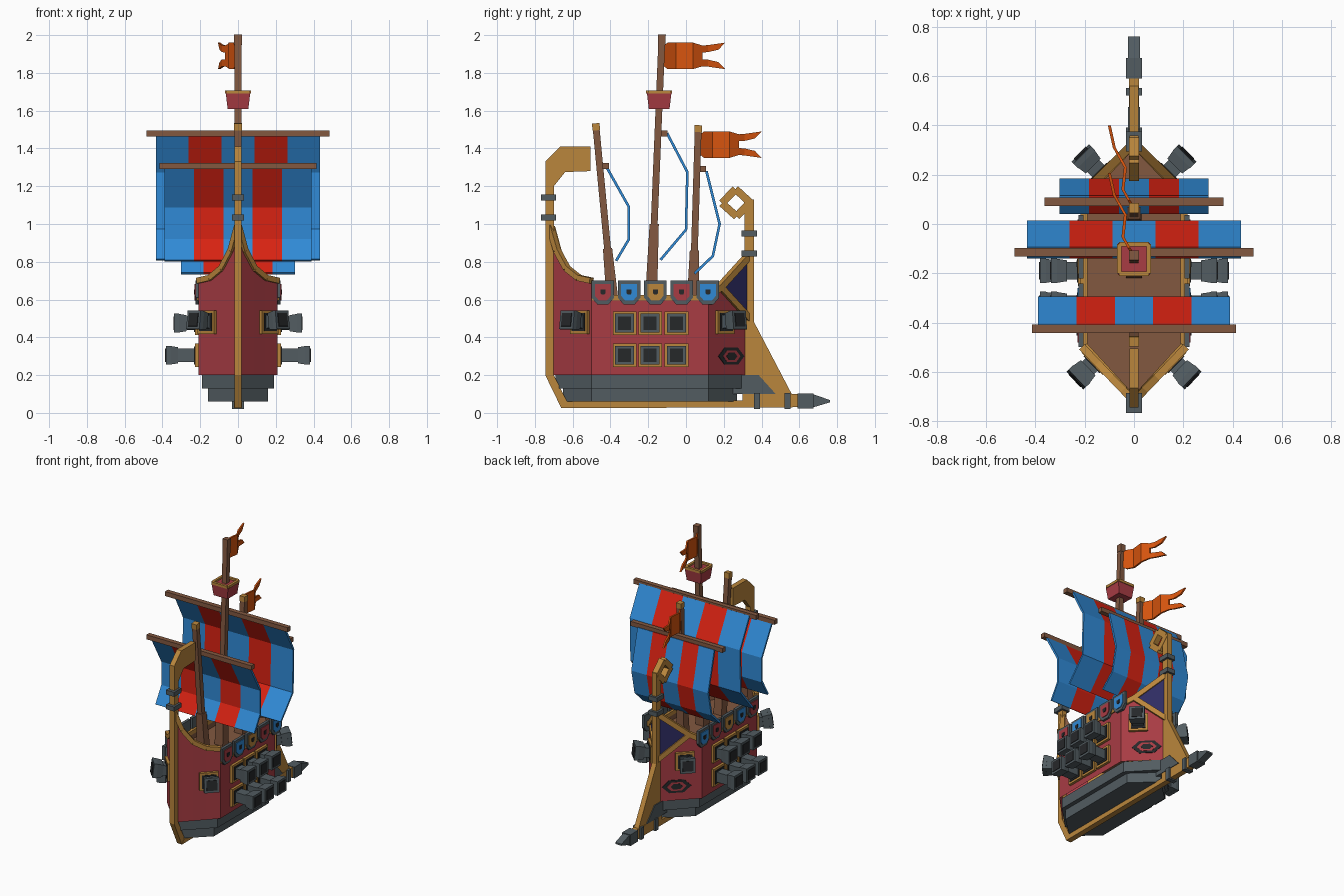
import bpy, bmesh
from mathutils import Vector as V

if "Cube" in bpy.data.objects:
    bpy.data.objects.remove(bpy.data.objects["Cube"])

# Colours as sRGB, converted to linear
COLOURS = {"hull_red": (168, 60, 68), "gold": (186, 134, 60), "iron": (82, 92, 97),
           "black": (38, 40, 42), "wood": (130, 88, 64), "orange": (214, 84, 14),
           "navy": (46, 44, 98), "sail_red": (216, 34, 18), "sail_blue": (48, 138, 214)}
MATS = {}
for key, rgb in COLOURS.items():
    m = bpy.data.materials.new(key)
    m.use_nodes = True
    col = [((c / 255 + 0.055) / 1.055) ** 2.4 for c in rgb] + [1]
    m.diffuse_color = col
    m.node_tree.nodes["Principled BSDF"].inputs["Base Color"].default_value = col
    MATS[key] = m
KEYS = list(COLOURS)
PARTS = {}


def face(part, pts, mat):
    bm = PARTS.setdefault(part, bmesh.new())
    f = bm.faces.new([bm.verts.new(p) for p in pts])
    f.material_index = KEYS.index(mat)


def prism(part, pts, vec, mat, scale=1):
    """Extrude a polygon along vec, scaling the far end."""
    pts, vec = [V(p) for p in pts], V(vec)
    mid = sum(pts, V()) / len(pts)
    far = [mid + (p - mid) * scale + vec for p in pts]
    bm = PARTS.setdefault(part, bmesh.new())
    a, b = [[bm.verts.new(p) for p in ring] for ring in (pts, far)]
    n = len(a)
    fs = [bm.faces.new(a), bm.faces.new(b[::-1])]
    fs += [bm.faces.new((a[i], a[(i + 1) % n], b[(i + 1) % n], b[i])) for i in range(n)]
    for f in fs:
        f.material_index = KEYS.index(mat)


def beam(part, p, q, w, h, mat, scale=1):
    """Rectangular bar from p to q; w is its horizontal width."""
    p, q = V(p), V(q)
    d = (q - p).normalized()
    u = d.cross(V((0, 0, 1)))
    u = u.normalized() if u.length > 0.01 else V((1, 0, 0))
    v = d.cross(u)
    u, v = u * w / 2, v * h / 2
    prism(part, [p + u + v, p - u + v, p - u - v, p + u - v], q - p, mat, scale)


def slab(part, yz, half, mat):
    """Side-profile plate centred on x = 0."""
    prism(part, [(-half, y, z) for y, z in yz], (2 * half, 0, 0), mat)


def chain(part, pts, w, mat):
    for p, q in zip(pts, pts[1:]):
        beam(part, p, q, w, w, mat)


# Hull: half plan as (x, y, top height), mirrored to a loop
bow = [(0, -.72, .99), (.035, -.683, .86), (.085, -.631, .765), (.145, -.568, .715), (.21, -.5, .7)]
mid = [(.21, -.499, .61), (.21, .12, .61)]
stern = [(.14, .19, .67), (0, .33, .82)]
half = bow + mid + stern
loop = half + [(-x, y, z) for x, y, z in half[-2:0:-1]]
DECK = .56
for (x, y, z), (X, Y, Z) in zip(loop, loop[1:] + loop[:1]):
    def inner(x, y):
        return x * .91, (y + .19) * .95 - .19
    i, j = inner(x, y), inner(X, Y)
    face("hull", [(x, y, .2), (X, Y, .2), (X, Y, Z), (x, y, z)], "hull_red")
    face("hull", [(x, y, z), (X, Y, Z), (*j, Z), (*i, z)], "gold")
    face("hull", [(*i, z), (*j, Z), (*j, DECK), (*i, DECK)], "wood")
prism("deck", [(x * .96, (y + .19) * .97 - .19, DECK - .02) for x, y, z in loop], (0, 0, .02), "wood")


def outline(w, y0, y1, z):
    return [(0, y0, z), (w, -.5, z), (w, .12, z), (0, y1, z), (-w, .12, z), (-w, -.5, z)]


prism("hull_base_upper", outline(.19, -.69, .32, .13), (0, 0, .075), "iron")
prism("hull_base_lower", outline(.16, -.65, .27, .06), (0, 0, .075), "iron")

# Keel, bow stem with hooked head, stern brace
slab("bow_stem", [(-.66, .025), (-.745, .2), (-.745, 1.33), (-.665, 1.41), (-.505, 1.41), (-.505, 1.28),
                  (-.64, 1.275), (-.7, 1.2), (-.7, .2), (-.63, .06)], .018, "gold")
slab("keel", [(-.66, .025), (-.63, .065), (.3, .065), (.3, .1), (.6, .1), (.6, .03)], .02, "gold")
slab("stern_brace", [(.31, .56), (.345, .51), (.57, .08), (.31, .08)], .018, "gold")
slab("stern_fin", [(.25, .2), (.385, .2), (.475, .1), (.25, .1)], .024, "iron")
beam("stern_post", (0, .335, .45), (0, .335, 1.13), .036, .05, "gold")
ring = [(0, .19, 1.11), (0, .262, 1.185), (0, .338, 1.115), (0, .268, 1.04), (0, .19, 1.11)]
chain("stern_ring", ring, .04, "gold")

# Iron bands and ram
for y, z in ((-.727, 1.14), (-.727, 1.035), (.335, .95), (.335, .845)):
    beam("post_bands", (0, y, z - .016), (0, y, z + .016), .066, .08, "iron")
for y in (.375, .537):
    beam("ram_bands", (0, y - .016, .063), (0, y + .016, .063), .066, .085, "iron")
beam("ram", (0, .59, .063), (0, .675, .063), .066, .08, "iron")
slab("ram_tip", [(.675, .03), (.675, .098), (.762, .068), (.762, .056)], .025, "iron")


def cannon(base, direction, length):
    """Framed gun port with a square barrel and flared muzzle."""
    b, d = V(base), V(direction).normalized()
    flat = V((d.x, d.y, 0)).normalized()
    beam("cannon_frames", b - flat * .01, b + flat * .018, .125, .125, "gold")
    beam("cannon_frames", b + flat * .017, b + flat * .022, .095, .095, "black")
    end = b + d * length
    beam("cannons", b, end - d * .06, .07, .07, "iron")
    beam("cannons", end - d * .065, end - d * .025, .085, .085, "iron", 1.15)
    beam("cannons", end - d * .025, end, .1, .1, "iron")
    beam("cannons", end - d * .002, end + d * .004, .07, .07, "black")


def shield(s, y, mat):
    shape = [(-.06, .7), (.06, .7), (.06, .61), (.03, .575), (-.03, .575), (-.06, .61)]
    for k, x, t, m in ((1, .205, .02, "iron"), (.7, .224, .006, mat), (.22, .229, .005, "black")):
        prism("shields", [(s * x, y + a * k, .64 + (z - .64) * k) for a, z in shape], (s * t, 0, 0), m)


for s in (1, -1):
    for y in (-.325, -.19, -.05):
        cannon((s * .21, y, .305), (s, 0, 0), .172)
        cannon((s * .21, y, .475), (s, 0, 0), .128)
    cannon((s * .157, -.556, .48), (s * .72, -.69, .12), .11)
    cannon((s * .13, .2, .48), (s, 1, .15), .12)
    for k, mat in enumerate(("hull_red", "sail_blue", "gold", "hull_red", "sail_blue")):
        shield(s, -.44 + k * .139, mat)

    # Rails along bow, waist and stern
    chain("bow_rail", [(s * x, y, z) for x, y, z in bow], .03, "gold")
    chain("waist_rail", [(s * x * .97, y, z) for x, y, z in mid], .028, "gold")

    def wall(y, z):
        return s * (.33 - y), y, z
    chain("stern_rail", [wall(.12, .62), wall(.18, .665), wall(.33, .83)], .034, "gold")
    chain("stern_rail", [wall(.18, .665), wall(.33, .5)], .034, "gold")
    n = V((s, 1, 0)).normalized()
    prism("stern_panel", [wall(.18, .665), wall(.33, .5), wall(.33, .82)], n * .007, "navy")

    # Hexagonal ornament on the stern quarter
    hexagon = [(-.068, 0), (-.035, .045), (.035, .045), (.068, 0), (.035, -.045), (-.035, -.045)]
    for k, t, mat in ((1, .004, "black"), (.68, .006, "hull_red"), (.42, .008, "black")):
        prism("stern_ornament", [wall(.238 + a * k, .3 + b * k) for a, b in hexagon], n * t, mat)


def mast(name, base, top, thick_z, yard, yard_half, sail, sail_half, tip):
    base, top = V((0, *base)), V((0, *top))
    knee = base.lerp(top, (thick_z - base.z) / (top.z - base.z))
    cap = base.lerp(top, .965)
    beam(name, base, top, .036, .036, "wood")
    beam(name, base, knee, .065, .065, "wood", .75)
    beam(name, cap, top + V((0, 0, .003)), .04, .04, tip)
    y, z = yard
    beam(name + "_yard", (-yard_half, y, z), (yard_half, y, z), .034, .032, "wood")
    # Five striped columns of bent cloth
    bm = PARTS.setdefault(name + "_sail", bmesh.new())
    rows = [[bm.verts.new((sail_half * (c / 2.5 - 1), *p)) for c in range(6)] for p in sail]
    for a, b in zip(rows, rows[1:]):
        for c in range(5):
            f = bm.faces.new((a[c], a[c + 1], b[c + 1], b[c]))
            f.material_index = KEYS.index("sail_red" if c % 2 else "sail_blue")


mast("front_mast", (-.385, .55), (-.478, 1.53), .87, (-.425, 1.308), .415,
     [(-.42, 1.3), (-.302, 1.09), (-.302, .92), (-.37, .805)], .39, "gold")
mast("main_mast", (-.187, .55), (-.127, 2), 1.0, (-.115, 1.48), .485,
     [(-.1, 1.48), (.007, 1.275), (0, .97), (-.135, .81)], .435, "wood")
mast("rear_mast", (.035, .55), (.065, 1.52), .86, (.09, 1.29), .363,
     [(.108, 1.28), (.178, 1.0), (.142, .83), (.045, .738)], .303, "gold")

# Lookout basket: tapered box with a gold rim
c, z = -.142, 1.61
prism("lookout", [(a * .055, c + b * .055, z) for a, b in ((-1, -1), (1, -1), (1, 1), (-1, 1))],
      (0, 0, .085), "hull_red", 1.18)
corners = [(a * .06, c + b * .06, 1.699) for a, b in ((-1, -1), (1, -1), (1, 1), (-1, 1), (-1, -1))]
chain("lookout_rim", corners, .018, "gold")

# Swallow-tailed flags, folded along their length
FOLDS = [(0, 0), (.08, -.045), (.17, -.035), (.25, -.08), (.34, -.1)]


def fold(s):
    for (a, x), (b, X) in zip(FOLDS, FOLDS[1:]):
        if s <= b:
            return x + (X - x) * (s - a) / (b - a)
    return FOLDS[-1][1]


def flag(name, y, z):
    edge = [(.01, .05), (.035, .07), (.08, .07), (.17, .07), (.22, .055)]
    cells = [[(a, -h), (b, -k), (b, k), (a, h)] for (a, h), (b, k) in zip(edge, edge[1:])]
    for s in (1, -1):
        cells += [[(.22, .018 * s), (.22, .055 * s), (.25, .057 * s), (.25, .02 * s)],
                  [(.25, .02 * s), (.25, .057 * s), (.34, .07 * s), (.305, .033 * s)]]
    for cell in cells:
        pts = [V((fold(a), y + a, z + b)) for a, b in cell]
        prism(name, [p - V((.006, 0, 0)) for p in pts], (.012, 0, 0), "orange")


flag("main_flag", -.133, 1.89)
flag("rear_flag", .06, 1.42)

# Turn every part into an object carrying only the colours it uses
for name, bm in PARTS.items():
    if name == "hull":
        bmesh.ops.remove_doubles(bm, verts=bm.verts, dist=.0001)
    bmesh.ops.recalc_face_normals(bm, faces=bm.faces)
    used = sorted({f.material_index for f in bm.faces})
    for f in bm.faces:
        f.material_index = used.index(f.material_index)
    me = bpy.data.meshes.new(name)
    bm.to_mesh(me)
    bm.free()
    for k in used:
        me.materials.append(MATS[KEYS[k]])
    ob = bpy.data.objects.new(name, me)
    bpy.context.collection.objects.link(ob)
    if name.endswith("_sail"):
        mod = ob.modifiers.new("cloth", "SOLIDIFY")
        mod.thickness, mod.offset = .014, 0
